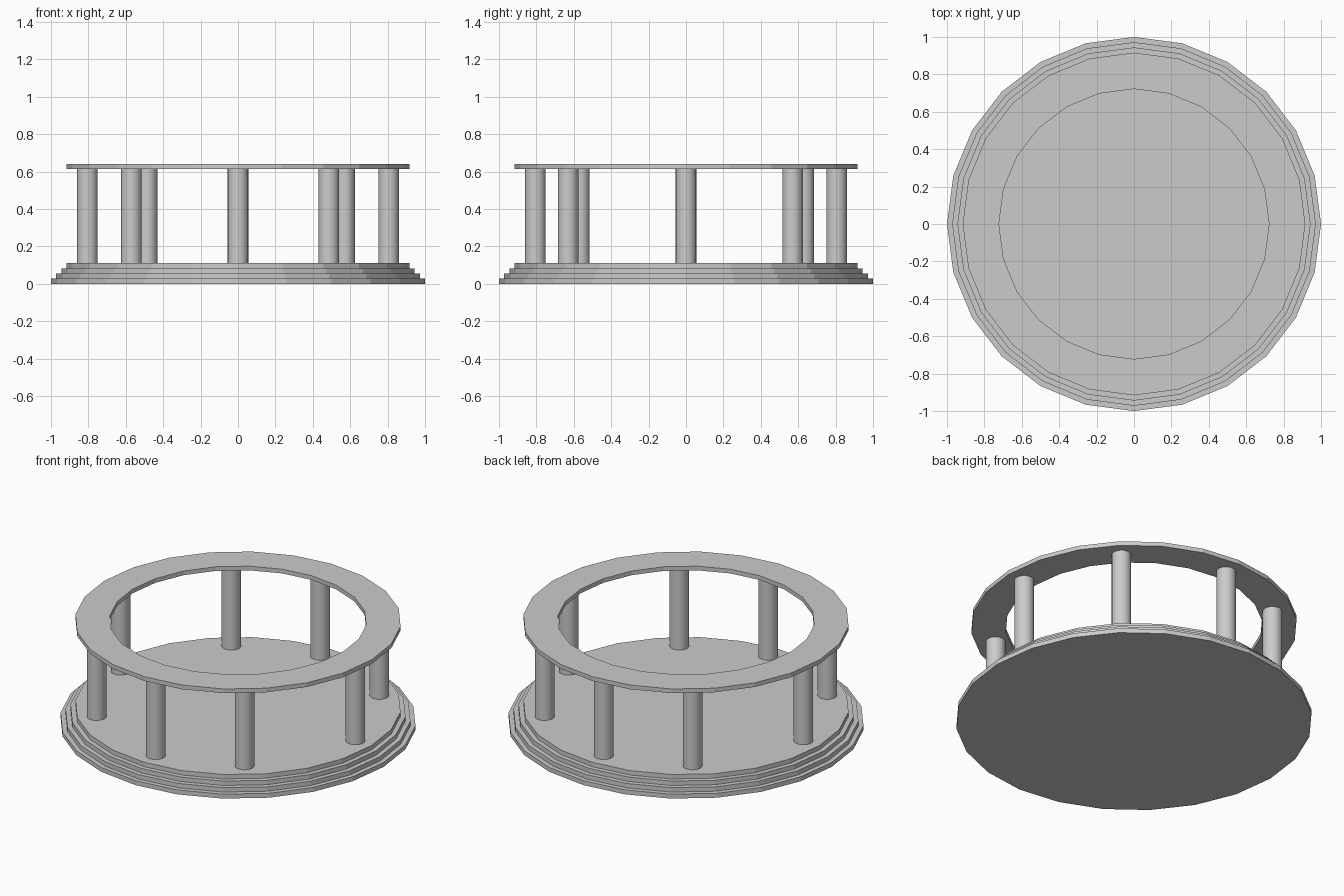
import bpy, bmesh, math

if "Cube" in bpy.data.objects:
    bpy.data.objects.remove(bpy.data.objects["Cube"])

SIDES = 24


def lathe(name, profile, closed=False):
    """Spin a list of (radius, z) points round the z axis, flat faced."""
    bm = bmesh.new()
    rings = [[bm.verts.new((r * math.cos(2 * math.pi * i / SIDES),
                            r * math.sin(2 * math.pi * i / SIDES), z))
              for i in range(SIDES)] for r, z in profile]
    pairs = list(zip(rings, rings[1:]))
    if closed:
        pairs.append((rings[-1], rings[0]))
    else:
        bm.faces.new(rings[0][::-1])
        bm.faces.new(rings[-1])
    for a, b in pairs:
        for i in range(SIDES):
            j = (i + 1) % SIDES
            bm.faces.new((a[i], a[j], b[j], b[i]))
    bmesh.ops.recalc_face_normals(bm, faces=bm.faces)
    mesh = bpy.data.meshes.new(name)
    bm.to_mesh(mesh)
    bm.free()
    obj = bpy.data.objects.new(name, mesh)
    bpy.context.collection.objects.link(obj)
    return obj


# Stepped round base: four shallow treads
step_h = 0.0275
profile = []
for k in range(4):
    r = 1.0 - 0.028 * k
    profile += [(r, k * step_h), (r, (k + 1) * step_h)]
lathe("stepped_base", profile)
base_top = 4 * step_h

# Flat ring carried by the columns
ring_low, ring_high = 0.614, 0.64
lathe("top_ring", [(0.916, ring_low), (0.916, ring_high),
                   (0.722, ring_high), (0.722, ring_low)], closed=True)

# Columns: four on the axes, four near the diagonals, in opposite pairs
half = [(0.805, 0), (0.57, 0.57), (0, 0.805), (-0.486, 0.63)]
spots = half + [(-x, -y) for x, y in half]
for n, (x, y) in enumerate(spots, 1):
    bpy.ops.mesh.primitive_cylinder_add(
        vertices=24, radius=0.055, depth=ring_low - base_top,
        location=(x, y, (ring_low + base_top) / 2))
    col = bpy.context.object
    col.name = f"column_{n}"
    bpy.ops.object.shade_smooth_by_angle(angle=math.radians(40))
